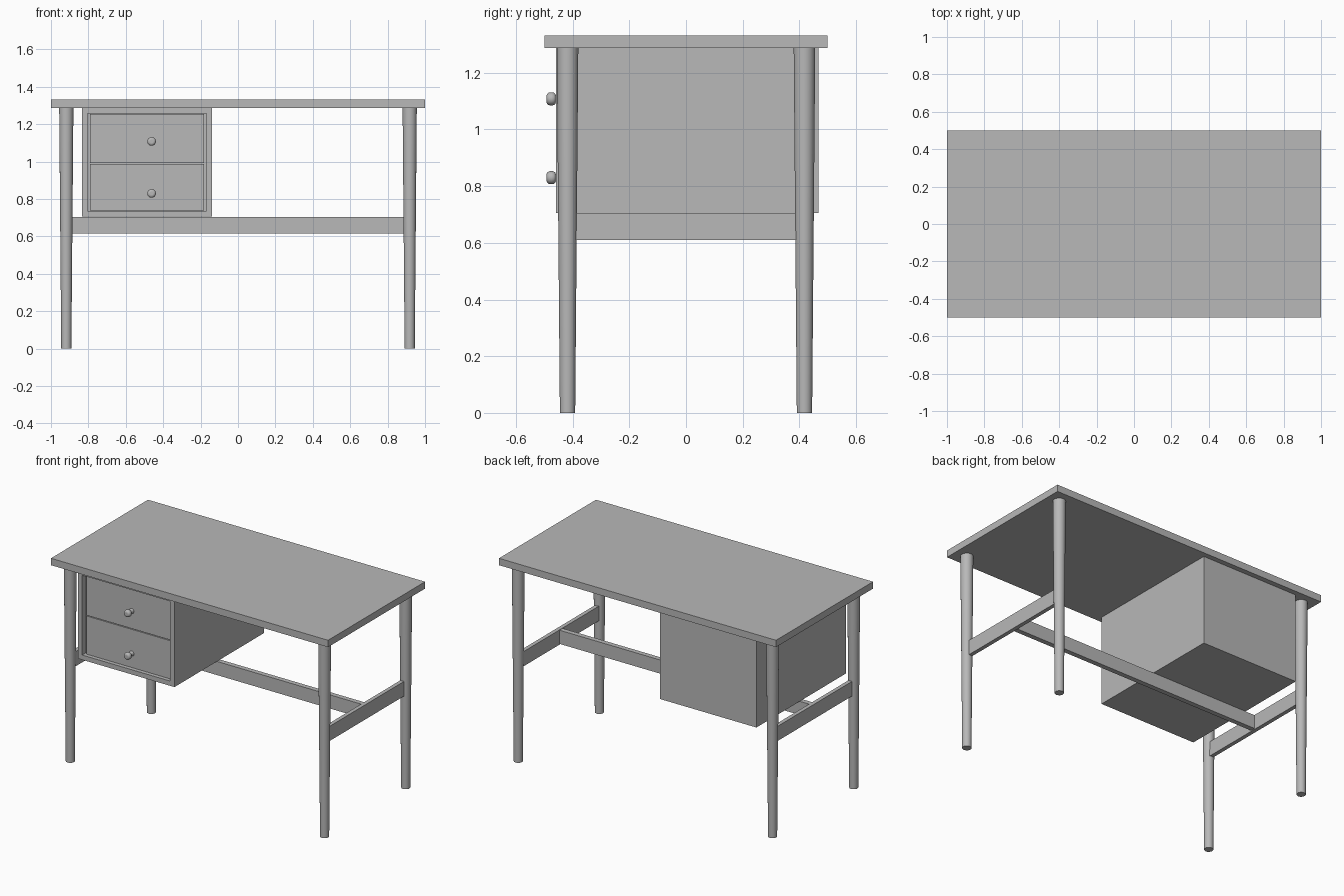
import bpy, math
from mathutils import Matrix

if "Cube" in bpy.data.objects:
    bpy.data.objects.remove(bpy.data.objects["Cube"])

def box(name, x, y, z):
    """Box from (min, max) ranges on each axis."""
    bpy.ops.mesh.primitive_cube_add(size=1)
    o = bpy.context.object
    o.name = name
    o.data.transform(Matrix.Diagonal((x[1]-x[0], y[1]-y[0], z[1]-z[0], 1)))
    o.location = (sum(x)/2, sum(y)/2, sum(z)/2)
    return o

def smooth(o):
    bpy.ops.object.shade_smooth_by_angle(angle=math.radians(40))
    return o

# Desk top
box("desk_top", (-1, 1), (-0.5, 0.5), (1.287, 1.332))

# Tapered round legs and side stretchers
for sx, side in ((-1, "left"), (1, "right")):
    for sy, end in ((-1, "front"), (1, "back")):
        bpy.ops.mesh.primitive_cone_add(vertices=32, radius1=0.027, radius2=0.038,
                                        depth=1.29, location=(sx*0.918, sy*0.418, 0.645))
        leg = smooth(bpy.context.object)
        leg.name = f"{end}_{side}_leg"
    box(f"{side}_stretcher", (sx*0.915-0.013, sx*0.915+0.013), (-0.4, 0.4), (0.61, 0.706))

# Long centre stretcher
box("centre_stretcher", (-0.905, 0.905), (-0.016, 0.016), (0.615, 0.704))

# Cabinet: carcass body plus a front frame around the recess
X0, X1, Z0, Z1 = -0.835, -0.138, 0.706, 1.288
F, FRONT, RECESS = 0.031, -0.458, -0.43
box("cabinet_body", (X0, X1), (RECESS+0.012, 0.467), (Z0, Z1))
for name, x, z in (("cabinet_left_edge", (X0, X0+F), (Z0, Z1)),
                   ("cabinet_right_edge", (X1-F, X1), (Z0, Z1)),
                   ("cabinet_bottom_edge", (X0+F, X1-F), (Z0, Z0+F)),
                   ("cabinet_top_edge", (X0+F, X1-F), (Z1-F, Z1))):
    box(name, x, (FRONT, RECESS+0.012), z)

# Drawer fronts with rounded knobs on short stems
for name, z, zk in (("upper", (0.993, 1.254), 1.108), ("lower", (0.739, 0.988), 0.83)):
    box(f"{name}_drawer", (X0+F+0.014, X1-F-0.014), (RECESS-0.006, RECESS+0.014), z)
    x = -0.462
    bpy.ops.mesh.primitive_cone_add(vertices=24, radius1=0.018, radius2=0.010, depth=0.036,
                                    location=(x, -0.448, zk), rotation=(math.pi/2, 0, 0))
    smooth(bpy.context.object).name = f"{name}_knob_stem"
    bpy.ops.mesh.primitive_cylinder_add(vertices=24, radius=0.023, depth=0.033,
                                        location=(x, -0.4755, zk), rotation=(math.pi/2, 0, 0))
    knob = smooth(bpy.context.object)
    knob.name = f"{name}_knob"
    bevel = knob.modifiers.new("rounding", 'BEVEL')
    bevel.width, bevel.segments = 0.013, 5

# Dark grey finish on every part
grey = bpy.data.materials.new("dark_grey")
grey.diffuse_color = (0.48, 0.48, 0.48, 1)
grey.use_nodes = True
grey.node_tree.nodes["Principled BSDF"].inputs["Base Color"].default_value = grey.diffuse_color
for o in bpy.data.objects:
    o.data.materials.append(grey)
